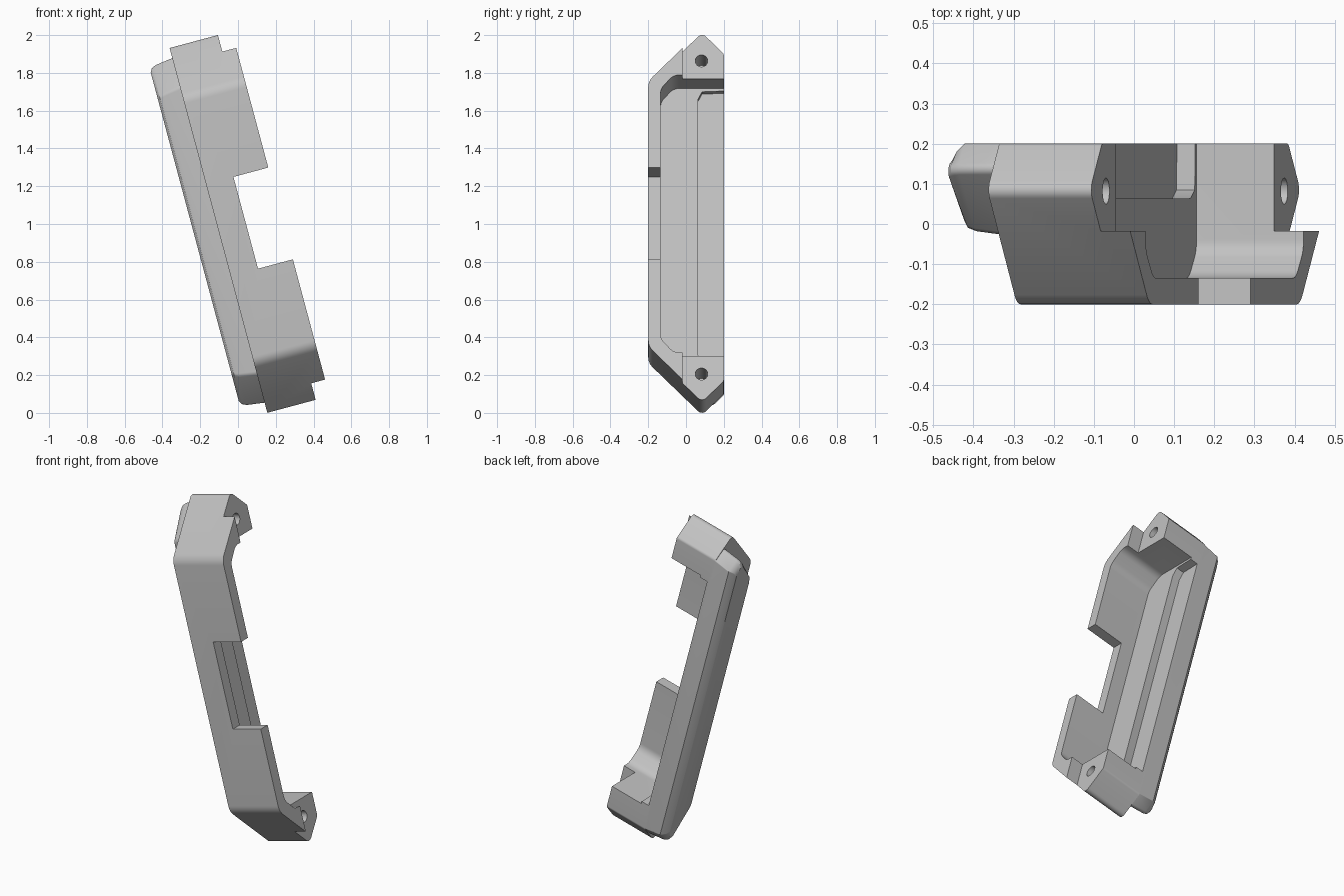
import bpy, bmesh, math
from mathutils import Matrix, Vector

if "Cube" in bpy.data.objects:
    bpy.data.objects.remove(bpy.data.objects["Cube"], do_unlink=True)

MID = 0.96                                  # middle of the long axis
TILT = Matrix.Rotation(math.radians(-15), 4, 'Y')

grey = bpy.data.materials.new("plain grey")
grey.use_nodes = True
COLOUR = (0.54, 0.54, 0.54, 1)
grey.diffuse_color = COLOUR
grey.node_tree.nodes["Principled BSDF"].inputs["Base Color"].default_value = COLOUR


def rounded(corners, steps=6):
    """Round each (y, z, radius) corner of a closed outline."""
    out = []
    n = len(corners)
    for i, (y, z, r) in enumerate(corners):
        p = Vector((y, z))
        if r == 0:
            out.append(p)
            continue
        a = (Vector(corners[i - 1][:2]) - p).normalized()
        b = (Vector(corners[(i + 1) % n][:2]) - p).normalized()
        half = a.angle(b) / 2
        centre = p + (a + b).normalized() * r / math.sin(half)
        start = p + a * r / math.tan(half) - centre
        end = p + b * r / math.tan(half) - centre
        sweep = start.angle_signed(end)
        for k in range(steps + 1):
            out.append(centre + Matrix.Rotation(-sweep * k / steps, 2) @ start)
    return out


def mirrored(half):
    """Complete an outline from its upper half."""
    full = half + [(y, -z, r) for y, z, r in reversed(half)]
    return rounded([(y, z + MID, r) for y, z, r in full])


def loft(name, layers):
    """Join equal outlines placed at successive depths, and cap the ends."""
    bm = bmesh.new()
    rings = [[bm.verts.new((x, p[0], p[1])) for p in pts] for x, pts in layers]
    for lo, hi in zip(rings, rings[1:]):
        for i in range(len(lo)):
            j = (i + 1) % len(lo)
            bm.faces.new((lo[i], lo[j], hi[j], hi[i]))
    bm.faces.new(rings[0])
    bm.faces.new(rings[-1])
    bmesh.ops.recalc_face_normals(bm, faces=bm.faces)
    mesh = bpy.data.meshes.new(name)
    bm.to_mesh(mesh)
    bm.free()
    mesh.materials.append(grey)
    obj = bpy.data.objects.new(name, mesh)
    bpy.context.collection.objects.link(obj)
    return obj


def block(name, x0, x1, y0, y1, z0, z1):
    pts = [(y0, z0), (y0, z1), (y1, z1), (y1, z0)]
    return loft(name, [(x0, pts), (x1, pts)])


def finish(obj):
    obj.data.transform(TILT)
    bpy.ops.object.select_all(action='DESELECT')
    obj.select_set(True)
    bpy.context.view_layer.objects.active = obj
    bpy.ops.object.shade_smooth_by_angle(angle=math.radians(30))


# Housing: long prism with pointed ends
outline = mirrored([(-0.2, 0.727, 0.08), (0.085, 1.012, 0.03), (0.2, 0.897, 0.02)])
housing = loft("housing", [(0.15, outline), (0.491, outline)])

# Cutters: lowered end bosses, open cavity, floor recess, front window, screw holes
cavity = mirrored([(-0.135, 0.685, 0.07), (-0.065, 0.76, 0.06), (0.3, 0.76, 0)])
recess = mirrored([(0.063, 0.70, 0), (0.085, 0.742, 0), (0.3, 0.75, 0)])
cutters = [
    block("boss_cutter", 0.415, 0.6, -0.018, 0.4, -0.5, 2.5),
    loft("cavity_cutter", [(0.215, cavity), (0.6, cavity)]),
    loft("recess_cutter", [(0.168, recess), (0.3, recess)]),
    block("window_cutter", 0.30, 0.6, -0.4, -0.1, 0.71, 1.213),
]
for side in (-1, 1):
    circle = [(0.082 + 0.033 * math.cos(a), MID + side * 0.858 + 0.033 * math.sin(a))
              for a in (math.tau * k / 16 for k in range(16))]
    cutters.append(loft("hole_cutter", [(0.2, circle), (0.6, circle)]))

for cutter in cutters:
    cutter.hide_render = True
    mod = housing.modifiers.new(cutter.name, 'BOOLEAN')
    mod.operation = 'DIFFERENCE'
    mod.solver = 'EXACT'
    mod.object = cutter
bpy.context.view_layer.update()
evaluated = housing.evaluated_get(bpy.context.evaluated_depsgraph_get())
result = bpy.data.meshes.new_from_object(evaluated)
housing.modifiers.clear()
housing.data = result
for cutter in cutters:
    bpy.data.objects.remove(cutter, do_unlink=True)
finish(housing)


# Backing plate: narrower slab with drafted sides and a softened outer edge
def plate_outline(front, back, end):
    return mirrored([(-0.03 + front, 0.785 - end, 0.03),
                     (0.137, 0.952 - end + front * 0.3, 0.02),
                     (0.2 - back, 0.892 - end, 0.008)])


plate = loft("backing_plate", [
    (0.15, plate_outline(0, 0, 0)),
    (0.055, plate_outline(0.012, 0, 0.015)),
    (0.032, plate_outline(0.02, 0.02, 0.024)),
    (0.02, plate_outline(0.036, 0.036, 0.04)),
])
finish(plate)
